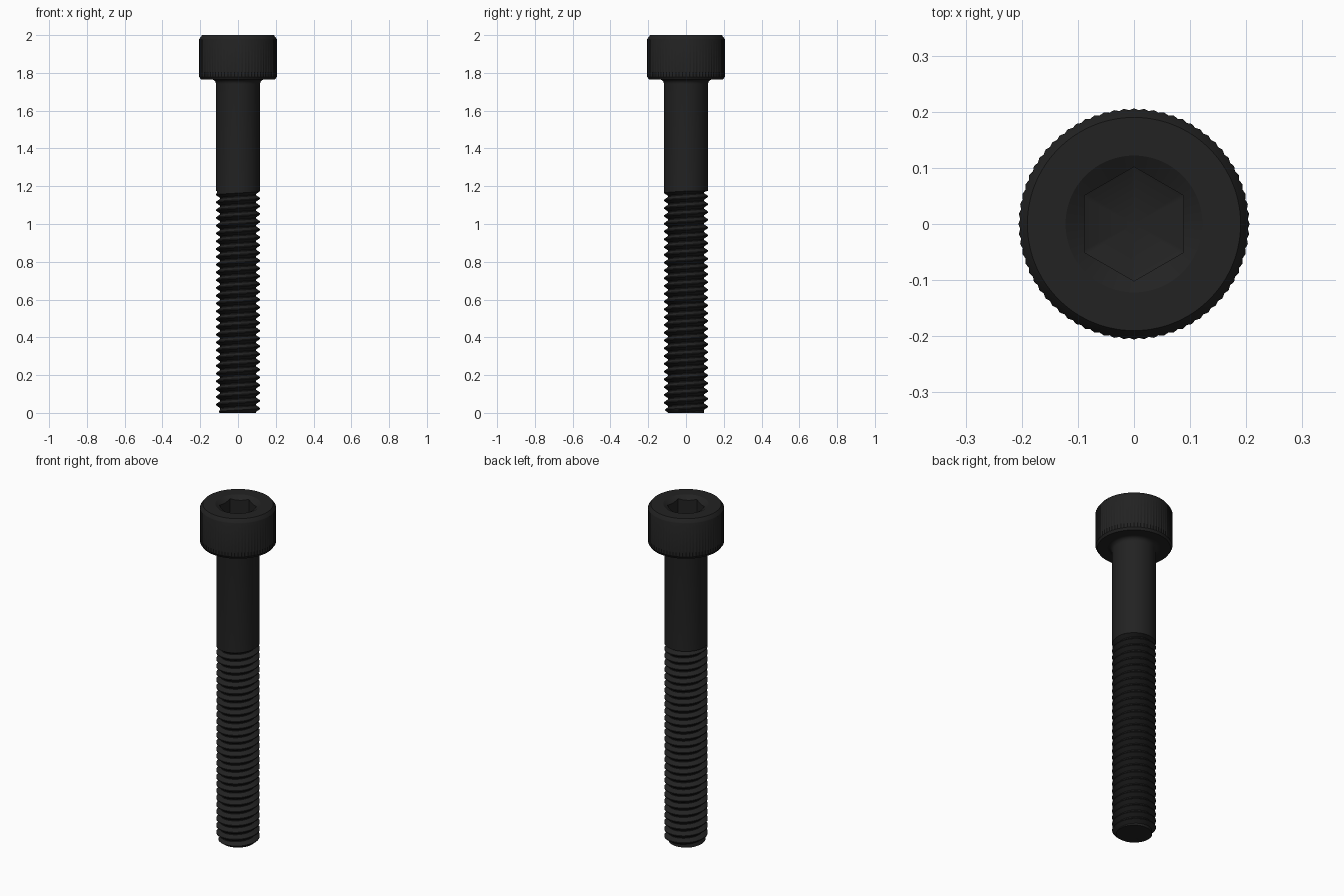
import bpy, bmesh
from math import cos, sin, pi, radians

cube = bpy.data.objects.get("Cube")
if cube:
    bpy.data.objects.remove(cube, do_unlink=True)

# Single blackened steel finish
COLOR = (0.016, 0.016, 0.016, 1)
steel = bpy.data.materials.new("black_steel")
steel.use_nodes = True
steel.diffuse_color = COLOR
bsdf = steel.node_tree.nodes["Principled BSDF"]
bsdf.inputs["Base Color"].default_value = COLOR
bsdf.inputs["Roughness"].default_value = 0.5

SEG = 144
SHANK_R, HEAD_R = 0.117, 0.206
HEAD_Z, TOP_Z = 1.765, 2.0
THREAD_TOP = 1.176
PITCH, ROOT_R = 0.0412, 0.094
HEX_APOTHEM, SINK_R = 0.088, 0.122


def spin(name, column, segments):
    """Sweep column(i) -> [(radius, z)] around z, merging seam and poles."""
    bm = bmesh.new()
    previous = None
    for i in range(segments + 1):
        a = 2 * pi * i / segments
        verts = [bm.verts.new((r * cos(a), r * sin(a), z)) for r, z in column(i)]
        if previous:
            for j in range(len(verts) - 1):
                bm.faces.new((previous[j], verts[j], verts[j + 1], previous[j + 1]))
        previous = verts
    bmesh.ops.remove_doubles(bm, verts=bm.verts, dist=0.00005)
    bmesh.ops.recalc_face_normals(bm, faces=bm.faces)
    mesh = bpy.data.meshes.new(name)
    bm.to_mesh(mesh)
    bm.free()
    mesh.materials.append(steel)
    obj = bpy.data.objects.new(name, mesh)
    bpy.context.collection.objects.link(obj)
    bpy.ops.object.select_all(action="DESELECT")
    obj.select_set(True)
    bpy.context.view_layer.objects.active = obj
    bpy.ops.object.shade_smooth_by_angle(angle=radians(30))
    return obj


# Threaded section: right-handed helix, chamfered tip, run-out at the top
THREAD_SEG = 72
TURNS = int(THREAD_TOP / PITCH) + 2
TOOTH = [(0, ROOT_R), (0.12, ROOT_R), (0.5, SHANK_R), (0.62, SHANK_R)]


def thread_column(i):
    points = [(0, 0)]
    for turn in range(-2, TURNS):
        for offset, r in TOOTH:
            z = PITCH * (turn + offset + i / THREAD_SEG)
            if z <= 0:
                points.append((ROOT_R, 0))
            elif z >= THREAD_TOP:
                points.append((SHANK_R, THREAD_TOP))
            else:
                points.append((min(r, 0.097 + z), z))
    return points


spin("threaded_section", thread_column, THREAD_SEG)

# Plain shank with a fillet under the head
FILLET = 0.024
shank = [(SHANK_R, THREAD_TOP)]
for k in range(7):
    a = pi / 2 * k / 6
    shank.append((SHANK_R + FILLET * (1 - cos(a)), HEAD_Z - FILLET * (1 - sin(a))))
spin("shank", lambda i: shank, SEG)


# Knurled head with a countersunk hex socket and a tapered socket floor
def head_column(i):
    knurl = HEAD_R - 0.003 * (i % 2)
    a = (2 * pi * i / SEG + pi / 6) % (pi / 3) - pi / 6
    hex_r = HEX_APOTHEM / cos(a)
    return [
        (SHANK_R, HEAD_Z), (0.196, HEAD_Z), (0.202, HEAD_Z + 0.01),
        (knurl, HEAD_Z + 0.014), (knurl, TOP_Z - 0.022),
        (0.203, TOP_Z - 0.018), (0.19, TOP_Z), (SINK_R, TOP_Z),
        (hex_r, TOP_Z - 0.58 * (SINK_R - hex_r)),
        (hex_r, 1.88), (0, 1.845),
    ]


spin("socket_head", head_column, SEG)
